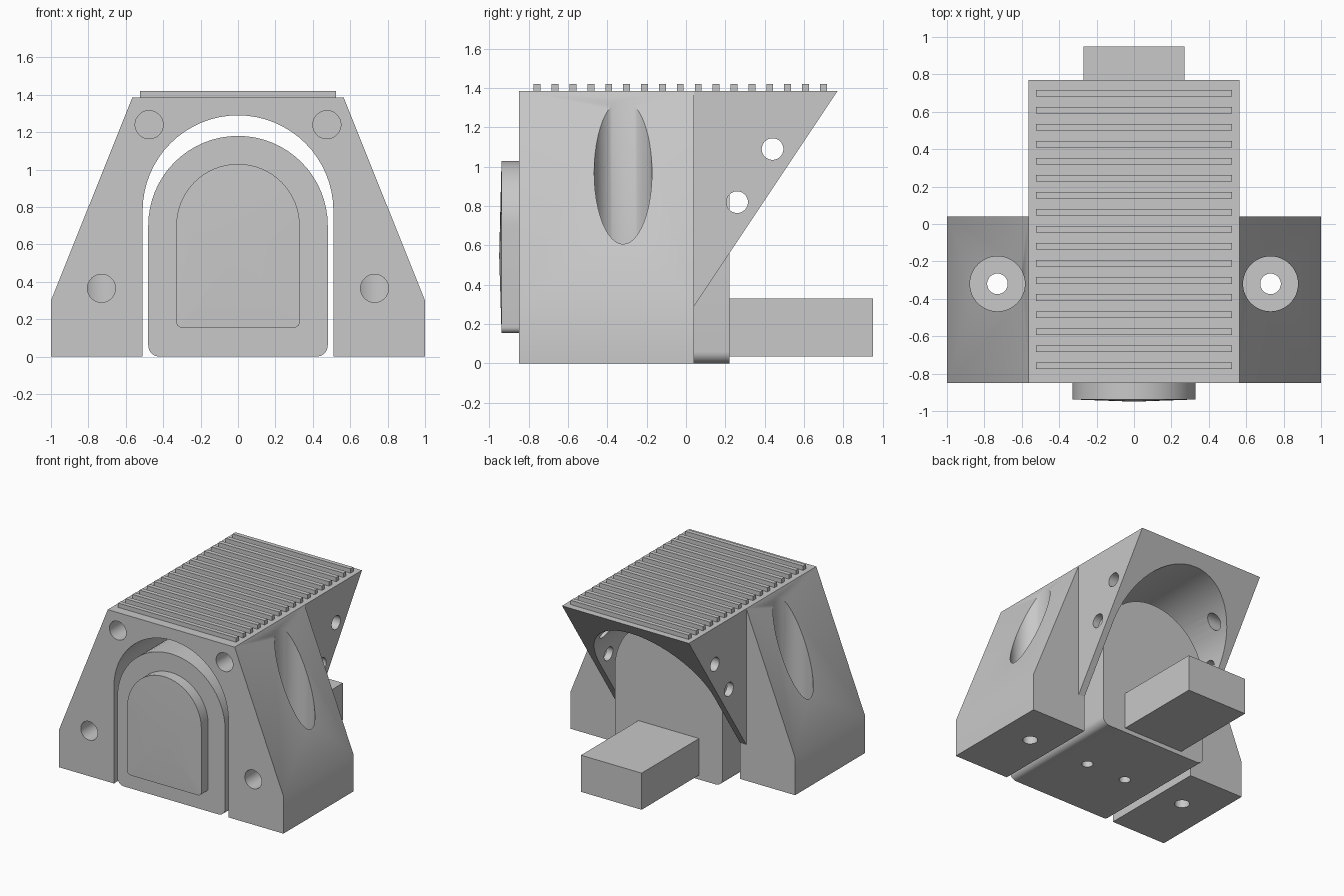
import bpy
import bmesh
from math import cos, sin, pi, radians
from mathutils import Vector, Matrix

if "Cube" in bpy.data.objects:
    bpy.data.objects.remove(bpy.data.objects["Cube"], do_unlink=True)

# One flat grey for every part
grey = bpy.data.materials.new("plain_grey")
grey.use_nodes = True
colour = (0.58, 0.58, 0.58, 1)
grey.diffuse_color = colour
grey.node_tree.nodes["Principled BSDF"].inputs["Base Color"].default_value = colour

FRONT, REAR, TOP = -0.85, 0.04, 1.385
SCREW_X, SCREW_Y = 0.73, -0.32


def make_object(name, bm):
    bmesh.ops.recalc_face_normals(bm, faces=bm.faces)
    mesh = bpy.data.meshes.new(name)
    bm.to_mesh(mesh)
    bm.free()
    mesh.materials.append(grey)
    obj = bpy.data.objects.new(name, mesh)
    bpy.context.collection.objects.link(obj)
    return obj


def prism(name, profile, start, end, axis="Y", dome=0):
    """Extrude a 2D profile along X (y, z points) or Y (x, z points)."""
    bm = bmesh.new()
    if axis == "Y":
        points = [(a, start, b) for a, b in profile]
        step = Vector((0, end - start, 0))
    else:
        points = [(start, a, b) for a, b in profile]
        step = Vector((end - start, 0, 0))
    face = bm.faces.new([bm.verts.new(p) for p in points])
    back = bmesh.ops.extrude_face_region(bm, geom=[face], use_keep_orig=True)["geom"]
    bmesh.ops.translate(bm, vec=step, verts=[v for v in back if isinstance(v, bmesh.types.BMVert)])
    if dome:
        centre = bmesh.ops.poke(bm, faces=[face])["verts"][0]
        centre.co.y -= dome
    return make_object(name, bm)


def box(name, x, y, z):
    return prism(name, [(x[0], z[0]), (x[1], z[0]), (x[1], z[1]), (x[0], z[1])], *y)


def arch(half, bottom, top, corner=0, steps=32):
    """Round-topped outline with optional rounded lower corners."""
    spring = top - half
    points = []
    if corner:
        for cx, begin in ((-half + corner, pi), (half - corner, 1.5 * pi)):
            for i in range(9):
                a = begin + i * pi / 16
                points.append((cx + corner * cos(a), bottom + corner + corner * sin(a)))
    else:
        points += [(-half, bottom), (half, bottom)]
    points += [(half * cos(i * pi / steps), spring + half * sin(i * pi / steps))
               for i in range(steps + 1)]
    return points


def rod(start, end, radius):
    """Cylinder used as a drill."""
    a, b = Vector(start), Vector(end)
    turn = (b - a).to_track_quat("Z", "Y").to_matrix().to_4x4()
    bm = bmesh.new()
    bmesh.ops.create_cone(bm, cap_ends=True, segments=48, radius1=radius, radius2=radius,
                          depth=(b - a).length, matrix=Matrix.Translation((a + b) / 2) @ turn)
    return make_object("drill", bm)


def cut(obj, cutters):
    for cutter in cutters:
        cutter.hide_render = True
        mod = obj.modifiers.new("cut", "BOOLEAN")
        mod.operation = "DIFFERENCE"
        mod.solver = "EXACT"
        mod.object = cutter
        bpy.context.view_layer.objects.active = obj
        bpy.ops.object.modifier_apply(modifier=mod.name)
        bpy.data.objects.remove(cutter, do_unlink=True)


def tunnel():
    return prism("tunnel_cutter", arch(0.51, -0.1, 1.29), -1.2, 1.2)


# Outer housing with sloping shoulders, tunnel, and screw holes
half_outline = [(1, 0), (1, 0.3), (0.565, TOP)]
outline = half_outline + [(-x, z) for x, z in reversed(half_outline)]
housing = prism("housing", outline, FRONT, REAR)
drills = [tunnel()]
for s in (-1, 1):
    x = s * SCREW_X
    drills += [
        rod((x, SCREW_Y, 0.2), (x, SCREW_Y, 1.6), 0.147),
        rod((x, SCREW_Y, -0.1), (x, SCREW_Y, 0.5), 0.055),
        rod((x, -1, 0.365), (x, SCREW_Y, 0.365), 0.075),
        rod((s * 0.475, -1, 1.24), (s * 0.475, -0.35, 1.24), 0.075),
    ]
cut(housing, drills)

# Rear hood with raked edge and cross holes
hood = prism("rear_hood", [(REAR, 0.29), (0.77, TOP), (REAR, TOP)], -0.565, 0.565, "X")
cut(hood, [tunnel()] + [rod((-1, y, z), (1, y, z), 0.055)
                        for y, z in ((0.44, 1.09), (0.26, 0.82))])

# Inner block with screw holes underneath
block = prism("inner_block", arch(0.48, 0, 1.18, 0.06), FRONT, 0.22)
cut(block, [rod((s * 0.18, SCREW_Y, -0.1), (s * 0.18, SCREW_Y, 0.3), 0.042) for s in (-1, 1)])

# Slightly domed front pad and rear tongue
pad = prism("front_pad", arch(0.33, 0.155, 1.03, 0.03), -0.938, FRONT, dome=0.012)
tongue = box("rear_tongue", (-0.27, 0.27), (0.22, 0.95), (0.035, 0.33))

# Grip ribs across the top
ribs = []
for i in range(17):
    y = -0.757 + i * 0.091
    ribs.append(box(f"grip_rib_{i + 1}", (-0.525, 0.525), (y - 0.0175, y + 0.0175), (TOP, 1.42)))

# Smooth the curved walls, keep edges sharp
bpy.ops.object.select_all(action="DESELECT")
for obj in (housing, hood, block, pad, tongue, *ribs):
    obj.select_set(True)
bpy.context.view_layer.objects.active = housing
bpy.ops.object.shade_smooth_by_angle(angle=radians(30))
